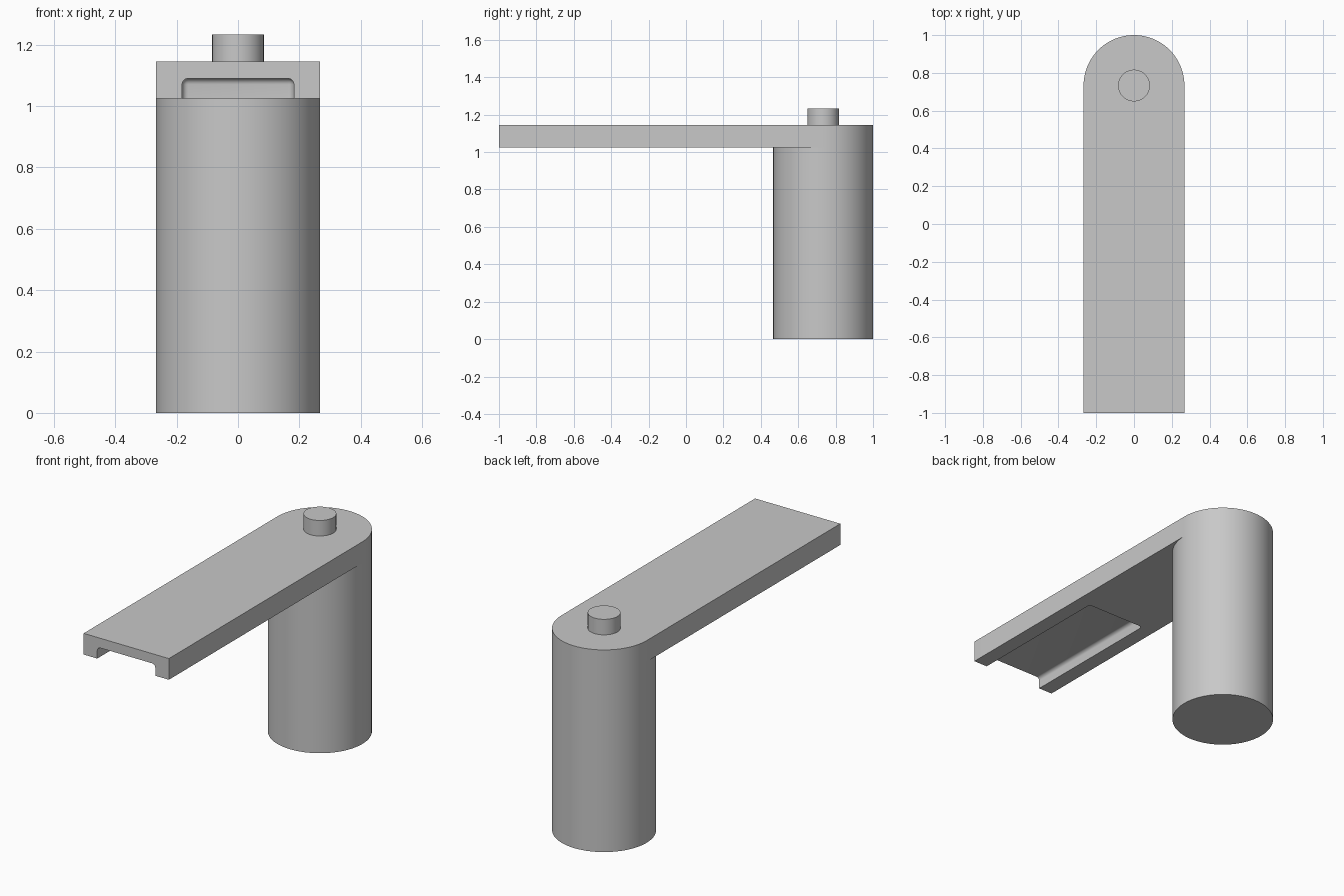
import bpy
import bmesh
from math import cos, sin, pi, radians
from mathutils import Matrix

cube = bpy.data.objects.get("Cube")
if cube:
    bpy.data.objects.remove(cube, do_unlink=True)

RADIUS, AXIS_Y, FRONT_Y = 0.267, 0.733, -1.0
UNDERSIDE, TOP, PIN_TOP = 1.025, 1.145, 1.233
HALF = 48  # segments in a half circle

grey = bpy.data.materials.new("plain grey")
grey.use_nodes = True
colour = (0.58, 0.58, 0.58, 1)
grey.diffuse_color = colour
grey.node_tree.nodes["Principled BSDF"].inputs["Base Color"].default_value = colour


def add_object(name, bm):
    bmesh.ops.recalc_face_normals(bm, faces=bm.faces)
    mesh = bpy.data.meshes.new(name)
    bm.to_mesh(mesh)
    bm.free()
    mesh.materials.append(grey)
    obj = bpy.data.objects.new(name, mesh)
    bpy.context.collection.objects.link(obj)
    return obj


def prism(name, outline, bottom, top):
    bm = bmesh.new()
    face = bm.faces.new([bm.verts.new((x, y, bottom)) for x, y in outline])
    extruded = bmesh.ops.extrude_face_region(bm, geom=[face])["geom"]
    verts = [v for v in extruded if isinstance(v, bmesh.types.BMVert)]
    bmesh.ops.translate(bm, verts=verts, vec=(0, 0, top - bottom))
    return add_object(name, bm)


def arc(radius, steps):
    return [(radius * cos(pi * i / HALF), AXIS_Y + radius * sin(pi * i / HALF))
            for i in range(steps)]


# Round column, arm with a rounded back end, and pivot pin
column = prism("column", arc(RADIUS, 2 * HALF), 0, UNDERSIDE)
arm = prism("arm", [(-RADIUS, FRONT_Y), (RADIUS, FRONT_Y)] + arc(RADIUS, HALF + 1),
            UNDERSIDE, TOP)
pin = prism("pin", arc(0.084, 2 * HALF), TOP, PIN_TOP)

# Filleted pocket under the front of the arm, open at the front
bm = bmesh.new()
pocket_end, pocket_roof, pocket_width = -0.15, 1.09, 0.364
depth, height = 1.0, 0.2
centre = (0, pocket_end - depth / 2, pocket_roof - height / 2)
bmesh.ops.create_cube(bm, size=1, matrix=Matrix.Translation(centre)
                      @ Matrix.Diagonal((pocket_width, depth, height, 1)))
bmesh.ops.bevel(bm, geom=bm.edges[:], offset=0.02, segments=6, profile=0.5,
                affect='EDGES')
cutter = add_object("pocket_cutter", bm)
cutter.hide_render = True

cut = arm.modifiers.new("pocket", 'BOOLEAN')
cut.operation = 'DIFFERENCE'
cut.solver = 'EXACT'
cut.object = cutter
bpy.ops.object.select_all(action='DESELECT')
arm.select_set(True)
bpy.context.view_layer.objects.active = arm
bpy.ops.object.modifier_apply(modifier=cut.name)
bpy.data.objects.remove(cutter, do_unlink=True)

# Smooth round walls, crisp rims
for obj in (column, arm, pin):
    obj.select_set(True)
bpy.ops.object.shade_smooth_by_angle(angle=radians(30))
